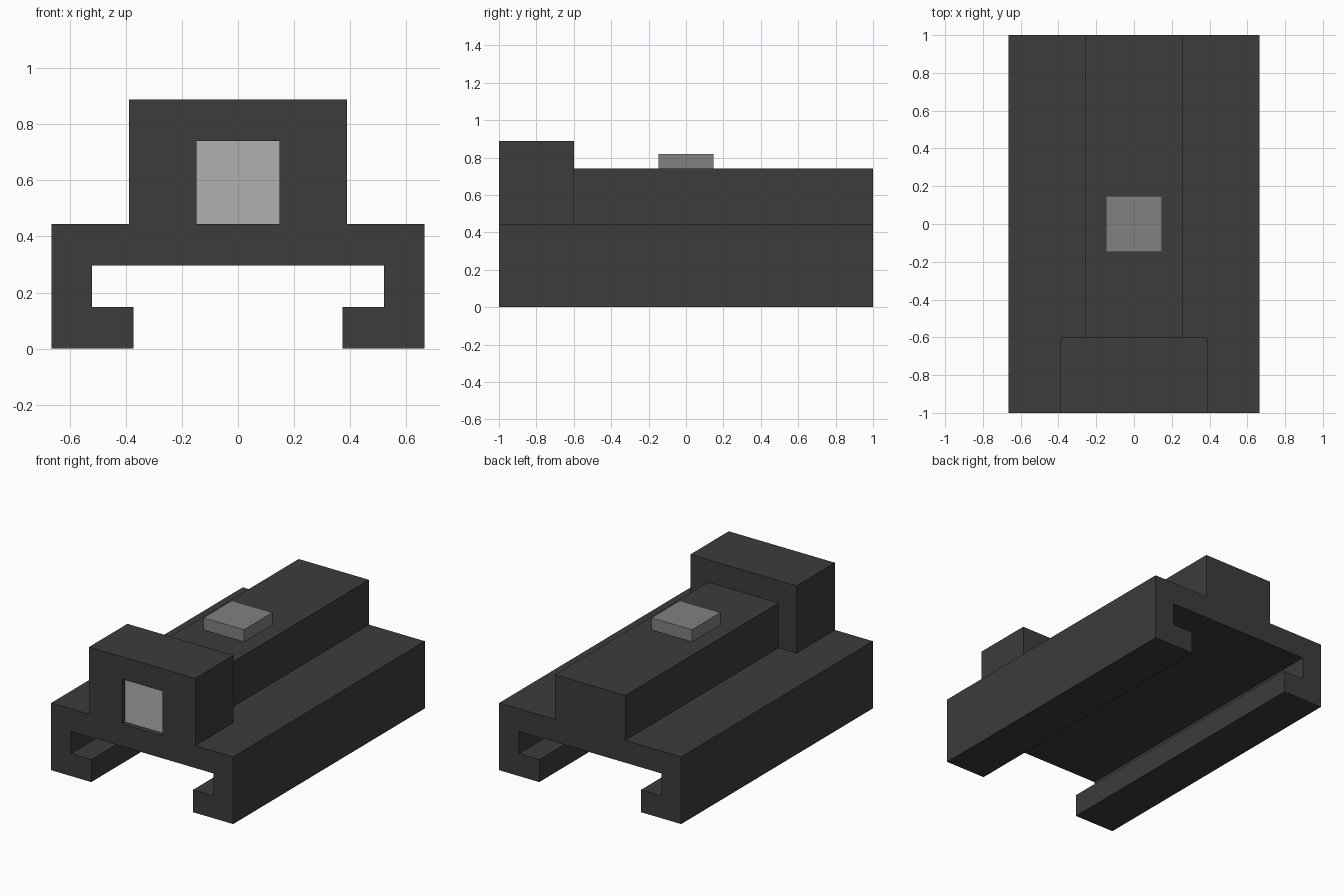
import bpy, bmesh

if "Cube" in bpy.data.objects:
    bpy.data.objects.remove(bpy.data.objects["Cube"])

def material(name, v):
    m = bpy.data.materials.new(name)
    m.diffuse_color = (v, v, v, 1)
    m.use_nodes = True
    m.node_tree.nodes["Principled BSDF"].inputs["Base Color"].default_value = m.diffuse_color
    return m

dark = material("dark_polymer", 0.045)
grey = material("button_grey", 0.22)
pale = material("lens_grey", 0.435)

def extrude(name, profile, y0, y1, mat):
    """Extrude an (x, z) outline from y0 to y1."""
    bm = bmesh.new()
    face = bm.faces.new([bm.verts.new((x, y0, z)) for x, z in profile])
    new = bmesh.ops.extrude_face_region(bm, geom=[face])["geom"]
    bmesh.ops.translate(bm, vec=(0, y1 - y0, 0),
                        verts=[v for v in new if isinstance(v, bmesh.types.BMVert)])
    bmesh.ops.recalc_face_normals(bm, faces=bm.faces)
    me = bpy.data.meshes.new(name)
    bm.to_mesh(me)
    bm.free()
    me.materials.append(mat)
    ob = bpy.data.objects.new(name, me)
    bpy.context.collection.objects.link(ob)
    return ob

def mirrored(half):
    return half + [(-x, z) for x, z in reversed(half)]

def box(name, half_w, z0, z1, y0, y1, mat):
    return extrude(name, mirrored([(half_w, z0), (half_w, z1)]), y0, y1, mat)

T = 0.148          # wall thickness, also half the button and lens width
BASE = 3 * T       # top of the rail clamp

# Rail clamp with stepped body on top
extrude("rail_clamp", mirrored([
    (0.52, 2 * T), (0.52, T), (0.372, T), (0.372, 0), (0.665, 0),
    (0.665, BASE), (0.257, BASE), (0.257, 5 * T)]), -1, 1, dark)

# Front head: a square ring around the lens, backed by the body
DEPTH = 0.037
box("head", 0.388, BASE, 6 * T, -1 + DEPTH, -0.6, dark)
extrude("head_rim", mirrored([
    (T, 5 * T), (T, BASE), (0.388, BASE), (0.388, 6 * T)]), -1, -1 + DEPTH, dark)

# Keep the body clear of the lens recess
body = bpy.data.objects["rail_clamp"]
cutter = box("recess_cutter", T, BASE, 5 * T + 0.1, -1.1, -1 + DEPTH, dark)
cutter.hide_render = True
cutter.hide_viewport = True
cut = body.modifiers.new("recess", "BOOLEAN")
cut.object = cutter
cut.solver = "EXACT"

# Lens at the bottom of the recess and button on top
box("lens", T, BASE, 5 * T, -1 + DEPTH - 0.003, -0.8, pale)
box("button", T, 5 * T - 0.05, 0.82, -T, T, grey)
